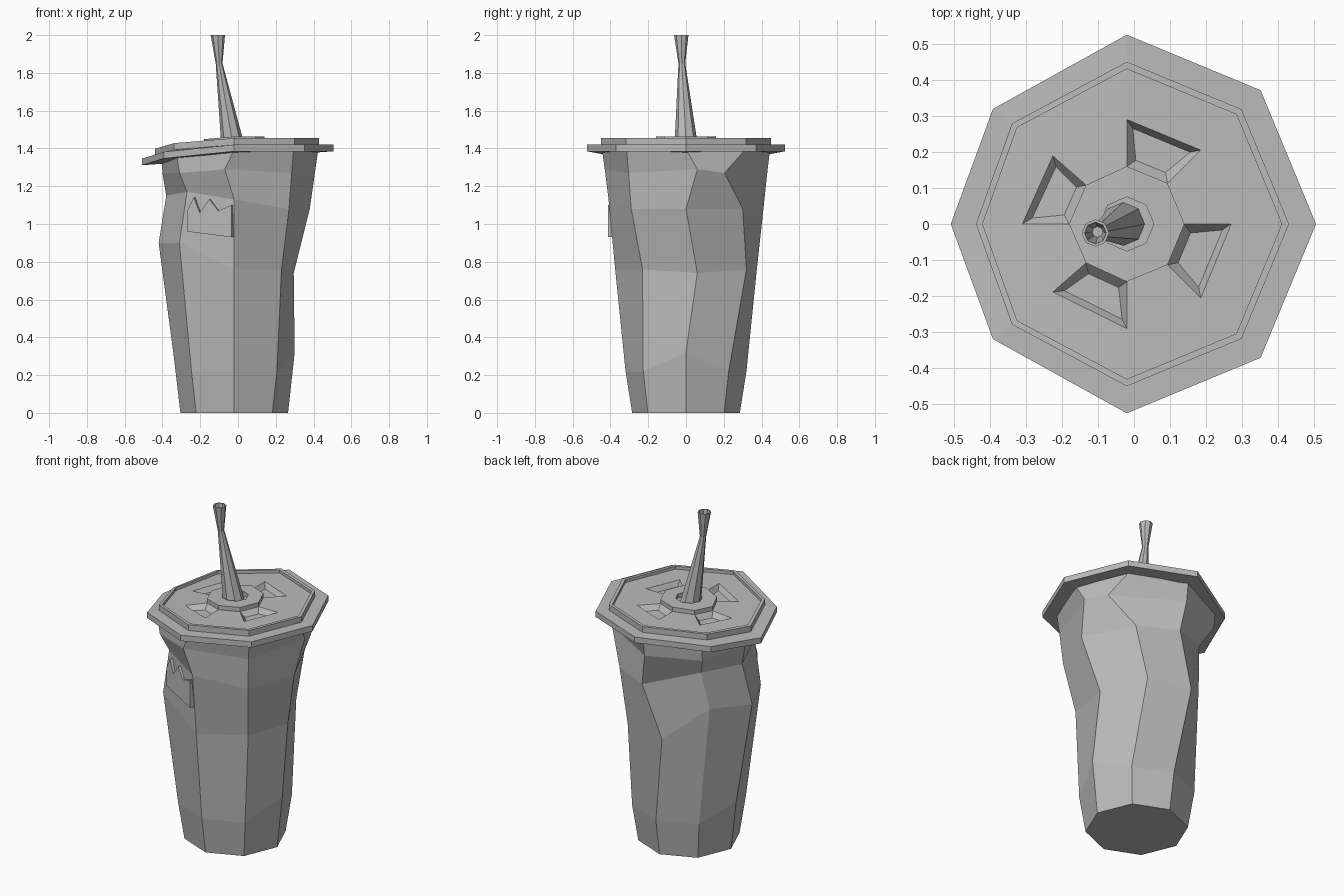
import bpy, bmesh
from math import sin, cos, pi
from mathutils import Vector

cube = bpy.data.objects.get("Cube")
if cube:
    bpy.data.objects.remove(cube)

SIDES = 8
AXIS_X = -0.02
E, NE, N, NW, W, SW, S, SE = range(SIDES)

grey = bpy.data.materials.new("plain_grey")
grey.use_nodes = True
grey.diffuse_color = (0.5, 0.5, 0.5, 1)
grey.node_tree.nodes["Principled BSDF"].inputs["Base Color"].default_value = grey.diffuse_color


def finish(name, bm):
    bmesh.ops.recalc_face_normals(bm, faces=bm.faces)
    mesh = bpy.data.meshes.new(name)
    bm.to_mesh(mesh)
    bm.free()
    mesh.materials.append(grey)
    obj = bpy.data.objects.new(name, mesh)
    bpy.context.collection.objects.link(obj)
    return obj


def ring(r, z, x=AXIS_X, y=0.0):
    return [Vector((x + r * cos(2 * pi * i / SIDES), y + r * sin(2 * pi * i / SIDES), z))
            for i in range(SIDES)]


def loft(rings):
    """Join rings into a closed skin; returns the bands of faces between rings."""
    bm = bmesh.new()
    rows = [[bm.verts.new(p) for p in points] for points in rings]
    bands = []
    for a, b in zip(rows, rows[1:]):
        bands.append([bm.faces.new((a[i], a[(i + 1) % SIDES], b[(i + 1) % SIDES], b[i]))
                      for i in range(SIDES)])
    bm.faces.new(rows[0][::-1])
    bm.faces.new(rows[-1])
    return bm, bands


# Crumpled cup: regular tapered rings, each pushed in at a few corners
cup_rings = [
    (0.285, 0.0, {}),
    (0.32, 0.22, {E: (0, 0, 0.1), W: (0, 0, 0.08)}),
    (0.375, 0.76, {E: (-0.06, 0.06, -0.02), NE: (-0.075, 0.055, 0), N: (-0.08, 0, 0),
                   NW: (-0.015, -0.065, 0.17), W: (-0.025, -0.04, 0.14),
                   SW: (-0.025, -0.015, 0.14), SE: (-0.015, 0.035, 0)}),
    (0.41, 1.08, {E: (-0.01, 0, 0), NE: (-0.03, 0.01, 0), N: (0.03, 0, 0),
                  NW: (0.04, -0.05, 0.08), W: (0.05, 0, 0.07),
                  SW: (0.04, 0.01, 0.09), S: (0, 0, 0.05)}),
    (0.43, 1.27, {E: (0, 0.06, 0.02), NE: (0.075, -0.1, 0), W: (0.05, 0, 0),
                  SW: (0.015, -0.01, 0), S: (-0.05, 0, 0.02)}),
    (0.445, 1.395, {W: (0.06, 0, -0.04), NW: (0.01, 0, -0.03), SW: (0.01, 0, -0.03)}),
]
rings = []
for r, z, dents in cup_rings:
    points = ring(r, z)
    for corner, push in dents.items():
        points[corner] += Vector(push)
    rings.append(points)
finish("cup_body", loft(rings)[0])


# Lid: flange, raised rim, recessed floor and hub, with one side bent down
def bend(p):
    d = max(0.0, AXIS_X - p.x)
    return Vector((p.x + 0.07 * d * (d > 0.4),
                   p.y * (1 - 0.14 * min(1, d / 0.36)),
                   p.z - 0.085 * d - 0.15 * max(0, d - 0.33)))


lid_profile = [(0.525, 1.385), (0.525, 1.42), (0.45, 1.42), (0.45, 1.455), (0.43, 1.455),
               (0.43, 1.437), (0.29, 1.437), (0.16, 1.437), (0.16, 1.463),
               (0.075, 1.463), (0.075, 1.437)]
bm, bands = loft([[bend(p) for p in ring(r, z)] for r, z in lid_profile])
bmesh.ops.recalc_face_normals(bm, faces=bm.faces)
# Four sunken pockets around the hub
bmesh.ops.inset_individual(bm, faces=bands[6][1::2], thickness=0.03, depth=-0.03)
finish("lid", bm)

# Pinched straw with an open mouth
straw_path = [(0.06, 1.435, -0.03, 0.0), (0.018, 1.85, -0.1, -0.022),
              (0.038, 2.0, -0.107, -0.025), (0.03, 2.0, -0.107, -0.025),
              (0.015, 1.87, -0.101, -0.022)]
finish("straw", loft([ring(*step) for step in straw_path])[0])

# Bent label plate on the front, given as (distance along the face, height)
outline = [(0.0, 0.93), (1.0, 0.96), (1.0, 1.07), (0.85, 1.14), (0.72, 1.06), (0.5, 1.13),
           (0.3, 1.07), (0.0, 1.1)]
bm = bmesh.new()
right_end, left_end = Vector((-0.03, -0.405, 0)), Vector((-0.265, -0.298, 0))
outward = Vector((-0.41, -0.91, 0))
layers = []
for offset in (-0.03, 0.01):
    layers.append([bm.verts.new(right_end.lerp(left_end, t) + outward * offset + Vector((0, 0, z)))
                   for t, z in outline])
    bm.faces.new(layers[-1])
count = len(outline)
for i in range(count):
    j = (i + 1) % count
    bm.faces.new((layers[0][i], layers[0][j], layers[1][j], layers[1][i]))
finish("label_plate", bm)
